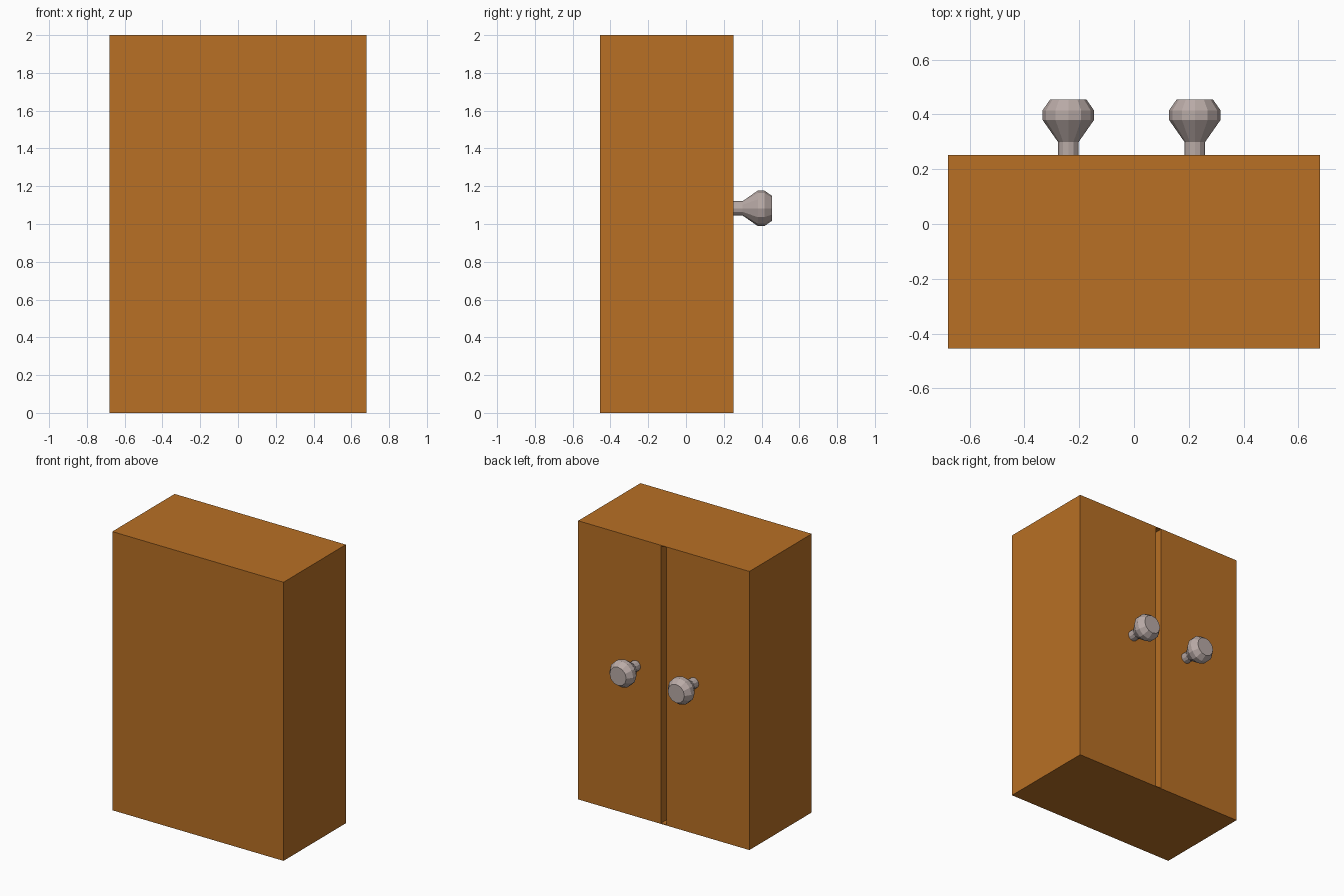
import bpy, bmesh, math
from mathutils import Matrix, Vector

if "Cube" in bpy.data.objects:
    bpy.data.objects.remove(bpy.data.objects["Cube"])


def material(name, colour):
    m = bpy.data.materials.new(name)
    m.diffuse_color = colour
    m.use_nodes = True
    m.node_tree.nodes["Principled BSDF"].inputs["Base Color"].default_value = m.diffuse_color
    return m


def add_object(name, bm, mat=None):
    bmesh.ops.recalc_face_normals(bm, faces=bm.faces)
    mesh = bpy.data.meshes.new(name)
    bm.to_mesh(mesh)
    bm.free()
    if mat:
        mesh.materials.append(mat)
    ob = bpy.data.objects.new(name, mesh)
    bpy.context.collection.objects.link(ob)
    return ob


def box(name, lo, hi, mat=None):
    lo, hi = Vector(lo), Vector(hi)
    bm = bmesh.new()
    bmesh.ops.create_cube(bm, size=1, matrix=Matrix.Translation((lo + hi) / 2)
                          @ Matrix.Diagonal((*(hi - lo), 1)))
    return add_object(name, bm, mat)


def knob(name, x, z, profile, mat, sides=12):
    """Lathe a (radius, y) profile around the y axis, with flat end caps."""
    bm = bmesh.new()
    angles = [2 * math.pi * i / sides for i in range(sides)]
    rings = [[bm.verts.new((x + r * math.cos(a), y, z + r * math.sin(a)))
              for a in angles] for r, y in profile]
    for a, b in zip(rings, rings[1:]):
        for i in range(sides):
            j = (i + 1) % sides
            bm.faces.new((a[i], a[j], b[j], b[i]))
    bm.faces.new(rings[0])
    bm.faces.new(rings[-1])
    return add_object(name, bm, mat)


wood = material("wood", (0.48, 0.16, 0.018, 1))
metal = material("knob_metal", (0.48, 0.40, 0.38, 1))

# Cabinet body with the gap between its two doors
body = box("cabinet_body", (-0.68, -0.455, 0), (0.68, 0.252, 2), wood)
cutter = box("door_gap_cutter", (-0.022, 0.152, 0.005), (0.022, 0.3, 1.995), wood)
cutter.hide_render = True
cut = body.modifiers.new("door_gap", 'BOOLEAN')
cut.operation = 'DIFFERENCE'
cut.solver = 'EXACT'
cut.object = cutter
bpy.context.view_layer.objects.active = body
bpy.ops.object.modifier_apply(modifier=cut.name)
bpy.data.objects.remove(cutter)

# Door knobs
profile = [(0.038, 0.245), (0.038, 0.30), (0.094, 0.38), (0.094, 0.415), (0.066, 0.455)]
knob("left_knob", -0.24, 1.083, profile, metal)
knob("right_knob", 0.222, 1.083, profile, metal)
